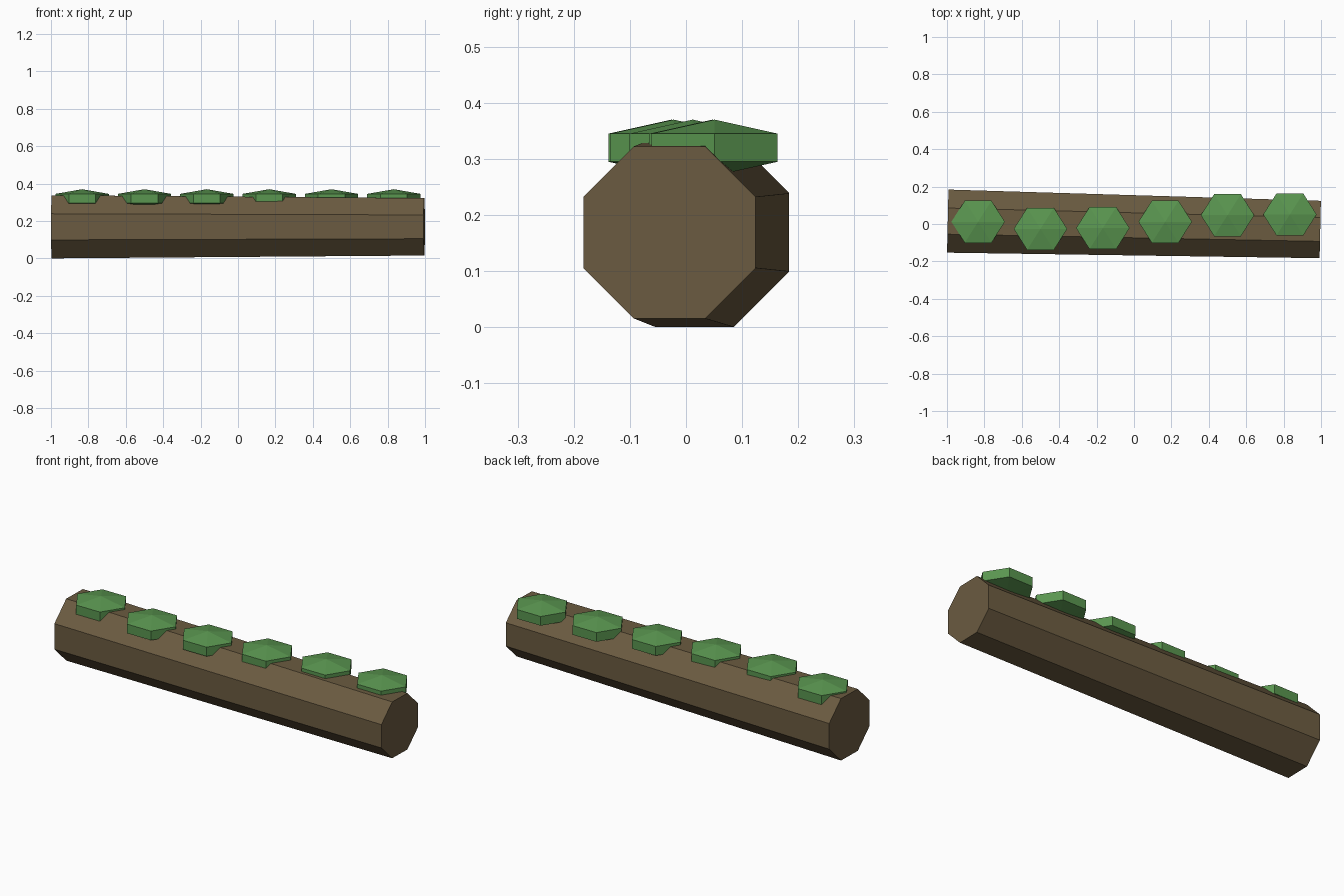
import bpy
import bmesh
from math import radians
from mathutils import Matrix

cube = bpy.data.objects.get("Cube")
if cube:
    bpy.data.objects.remove(cube, do_unlink=True)


def make_material(name, rgb):
    mat = bpy.data.materials.new(name)
    mat.use_nodes = True
    color = (*rgb, 1.0)
    mat.diffuse_color = color
    mat.node_tree.nodes["Principled BSDF"].inputs["Base Color"].default_value = color
    return mat


def finish(bm, name, mat, location):
    bmesh.ops.recalc_face_normals(bm, faces=bm.faces)
    mesh = bpy.data.meshes.new(name)
    bm.to_mesh(mesh)
    bm.free()
    mesh.materials.append(mat)
    obj = bpy.data.objects.new(name, mesh)
    obj.location = location
    bpy.context.collection.objects.link(obj)
    return obj


bark = make_material("bark brown", (0.147, 0.105, 0.052))
moss = make_material("moss green", (0.102, 0.305, 0.08))

# Tapered eight-sided log lying along x, turned slightly about z
bm = bmesh.new()
lay_down = Matrix.Rotation(radians(90), 4, "Y") @ Matrix.Rotation(radians(22.5), 4, "Z")
bmesh.ops.create_cone(bm, cap_ends=True, segments=8, radius1=0.1825, radius2=0.166,
                      depth=1.992, matrix=lay_down)
log = finish(bm, "log", bark, (0, -0.007, 0.169))
log.rotation_euler.z = -0.0225

# Row of flattened six-sided moss clumps, weaving along the top
sideways = [0.012, -0.026, -0.022, 0.012, 0.047, 0.051]
for i, y in enumerate(sideways):
    bm = bmesh.new()
    shape = Matrix.Diagonal((0.165, 0.15, 0.05, 1)) @ Matrix.Rotation(radians(30), 4, "Z")
    bmesh.ops.create_uvsphere(bm, u_segments=6, v_segments=3, radius=1, matrix=shape)
    finish(bm, f"moss_clump_{i + 1}", moss, ((i - 2.5) / 3, y, 0.32))
